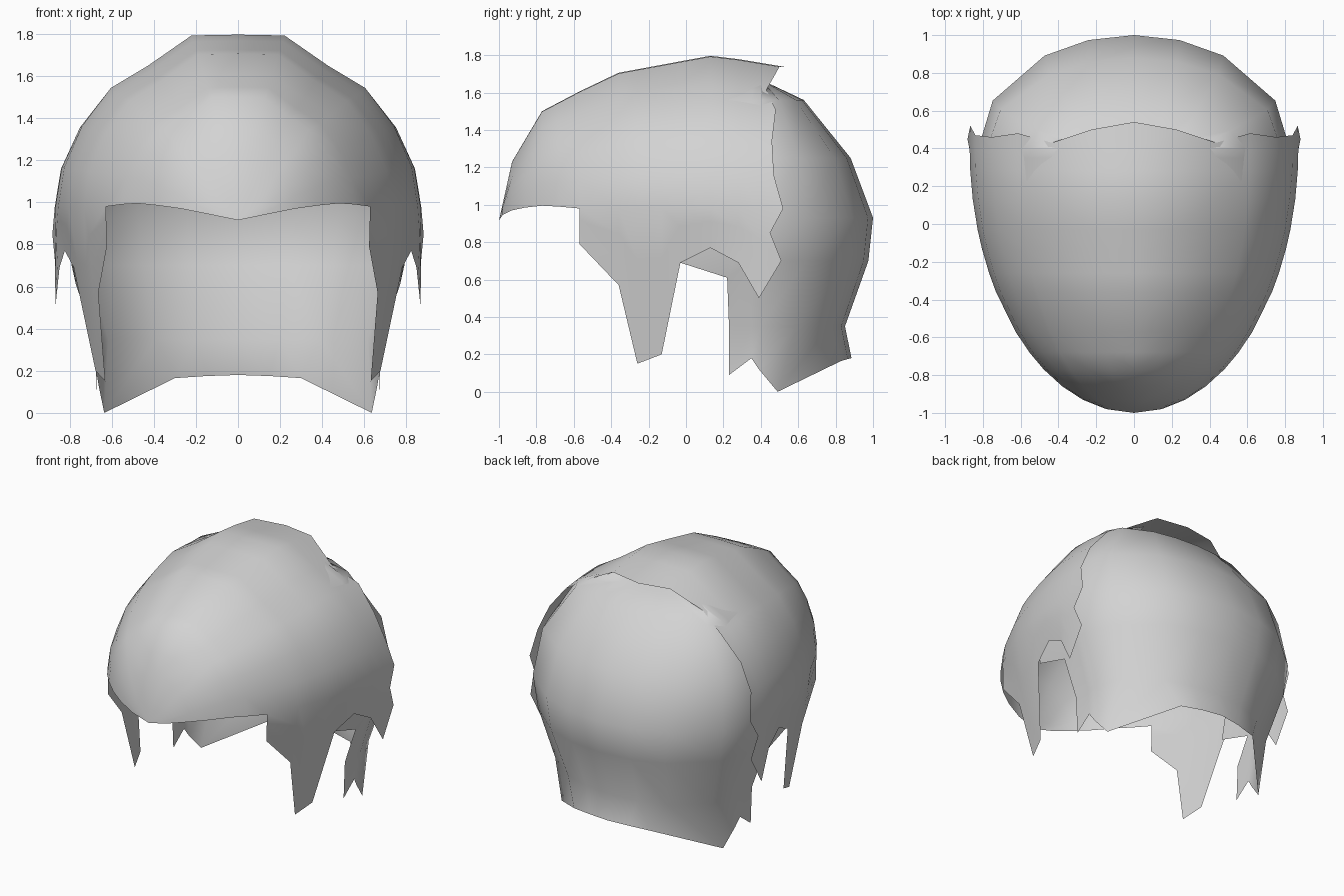
import bpy, bmesh
from math import sin, cos, radians, sqrt

cube = bpy.data.objects.get("Cube")
if cube:
    bpy.data.objects.remove(cube)

grey = bpy.data.materials.new("light_grey")
grey.use_nodes = True
colour = (0.65, 0.65, 0.65, 1)
grey.diffuse_color = colour
grey.node_tree.nodes["Principled BSDF"].inputs["Base Color"].default_value = colour


def skin(name, columns):
    """Join neighbouring columns of points with faces, then mirror across x."""
    bm = bmesh.new()
    grid = [[p and bm.verts.new(p) for p in col] for col in columns]
    for a, b in zip(grid, grid[1:]):
        for i in range(min(len(a), len(b)) - 1):
            quad = [a[i], a[i + 1], b[i + 1], b[i]]
            if all(quad):
                bm.faces.new(quad)
    bmesh.ops.remove_doubles(bm, verts=bm.verts, dist=0.002)
    loose = [v for v in bm.verts if not v.link_faces]
    bmesh.ops.delete(bm, geom=loose, context='VERTS')
    for f in bm.faces:
        f.smooth = True
    mesh = bpy.data.meshes.new(name)
    bm.to_mesh(mesh)
    bm.free()
    mesh.materials.append(grey)
    obj = bpy.data.objects.new(name, mesh)
    bpy.context.collection.objects.link(obj)
    mirror = obj.modifiers.new("mirror", 'MIRROR')
    mirror.merge_threshold = 0.003


ANGLES = [radians(a) for a in range(90, -1, -15)]
# Relative height of the crown from the middle to the side
CROWN = [1, 0.995, 0.82, 0.69, 0.47, 0.23, 0]
# Middle line of the crown, as depth and height
PROFILE = [(-1, 0.915), (-0.93, 1.23), (-0.77, 1.5), (-0.39, 1.7), (0.15, 1.8), (0.54, 1.735)]
RIM = 0.98


def half_width(y):
    return 0.87 * sqrt(max(0, 1 - ((y - 0.4) / 1.4) ** 2))


def top(y):
    for (y0, z0), (y1, z1) in zip(PROFILE, PROFILE[1:]):
        if y <= y1:
            return z0 + (z1 - z0) * (y - y0) / (y1 - y0)


def dome(depths, rim=RIM):
    """Arc over the crown, from the middle down to the side."""
    return [(half_width(y) * cos(t), y, rim + (top(y) - rim) * rise)
            for y, t, rise in zip(depths, ANGLES, CROWN)]


def side(y, z, flare=0):
    """Point on the side lock, leaning inward toward the face."""
    lean = 0.165 * max(0, min(1, (0.4 - y) / 0.3, (y + 0.6) / 0.2))
    return (half_width(y) + flare - lean * (RIM - z), y, z)


# Front hair: fringe, crown and pointed side locks
columns = [[(0, -1, 0.915)] * len(ANGLES)]
for y, rim in ((-0.98, 0.945), (-0.93, 0.97), (-0.86, 0.985), (-0.77, 0.995), (-0.68, 0.99)):
    columns.append(dome([y] * 7, rim))
locks = [(-0.57, 0.79), (-0.36, 0.57), (-0.26, 0.15), (-0.13, 0.2), (-0.03, 0.69),
         (0.13, 0.77), (0.28, 0.69), (0.39, 0.5)]
for y, tip in locks:
    column = dome([y] * 7)
    column += [side(y, RIM + (tip - RIM) * k / 3) for k in (1, 2, 3)]
    columns.append(column)
ragged = [0.54, 0.5, 0.43, 0.48, 0.46, 0.47, 0.52]
columns.append(dome(ragged) + [side(0.45, 0.85, 0.012), side(0.51, 0.7), side(0.39, 0.5)])
skin("front_hair", columns)

# Back hair: rounded levels given as height, rearmost depth and half width
levels = [(1.71, 0.2, 0.25), (1.65, 0.44, 0.38), (1.56, 0.63, 0.57), (1.25, 0.88, 0.78),
          (0.93, 1.0, 0.825), (0.7, 0.975, 0.79), (0.35, 0.85, 0.68)]
# Each column ends on a point of the hem, with its corner below the ear
hem = {90: (0, 0.885, 0.18), 73: (0.15, 0.865, 0.175), 55: (0.3, 0.83, 0.165),
       25: (0.635, 0.49, 0), 0: (0.66, 0.39, 0.12)}
columns = []
for angle, end in hem.items():
    t = radians(angle)
    columns.append([(a * cos(t), 0.4 + (back - 0.4) * sin(t), z) for z, back, a in levels] + [end])
# Forward strand
for y, z_end in ((0.35, 0.18), (0.23, 0.09)):
    columns.append([(a, y, z) for z, _, a in levels] + [(0.67, y, z_end)])
# Strip above the ear, tucked under the side locks
columns[-1][5] = (0.77, 0.22, 0.61)
columns.append([None] * 4 + [(0.8, -0.03, 0.93), (0.765, -0.03, 0.69)])
skin("back_hair", columns)
